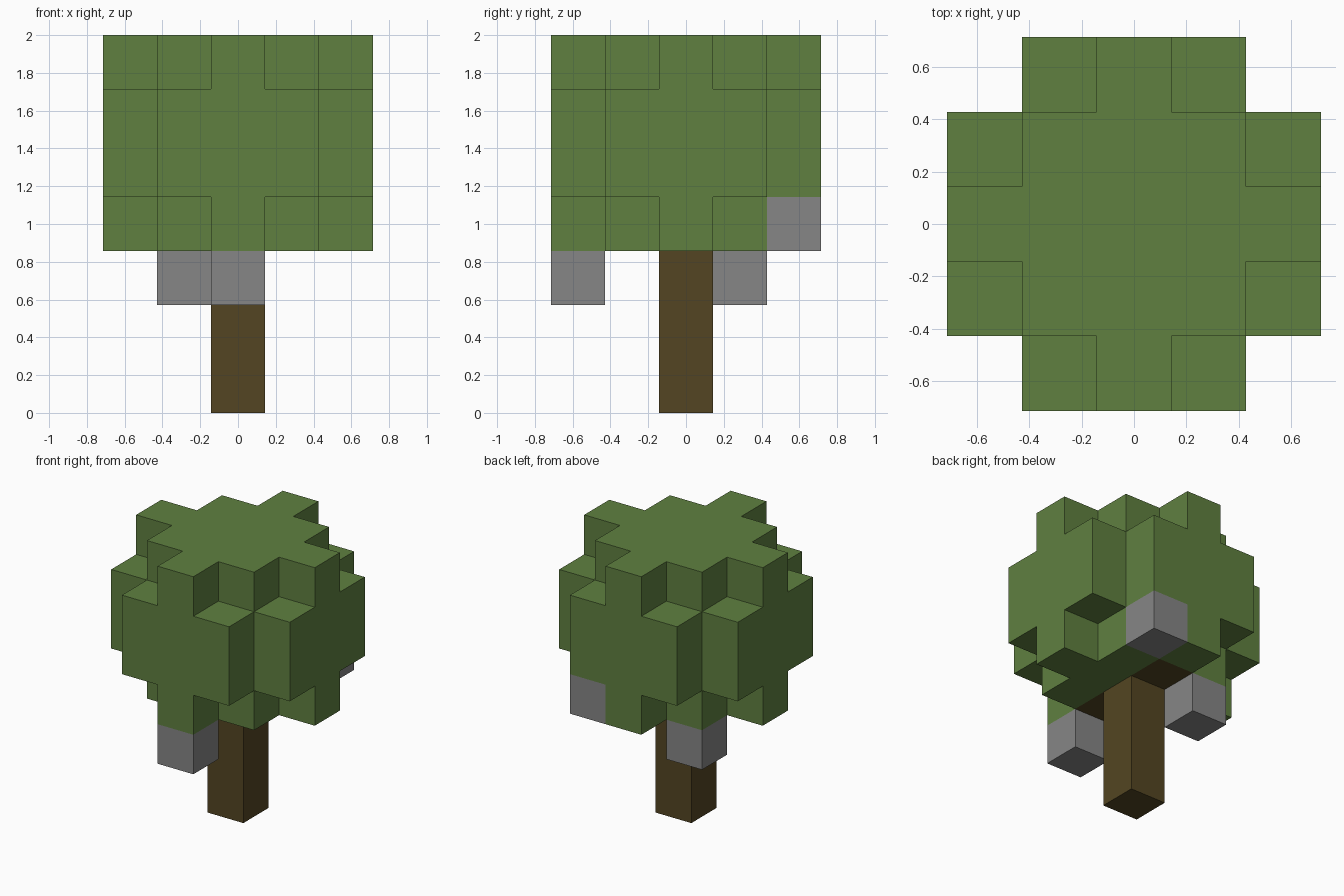
import bpy
import bmesh
from mathutils import Vector

if "Cube" in bpy.data.objects:
    bpy.data.objects.remove(bpy.data.objects["Cube"])

U = 2 / 7  # edge of one block


def material(name, rgb):
    m = bpy.data.materials.new(name)
    m.diffuse_color = (*rgb, 1)
    m.use_nodes = True
    m.node_tree.nodes["Principled BSDF"].inputs["Base Color"].default_value = m.diffuse_color
    return m


green = material("leaf green", (0.115, 0.216, 0.051))
brown = material("bark brown", (0.087, 0.060, 0.016))
grey = material("fruit grey", (0.238, 0.238, 0.238))


def slab(z0, z1, keep):
    """Blocks of a 5 x 5 slab for which the rule holds."""
    r = range(-2, 3)
    return {(x, y, z) for x in r for y in r for z in range(z0, z1)
            if keep(abs(x), abs(y))}


def blunt_cross(x, y):
    return max(x, y) < 2 or min(x, y) == 0


def cut_corners(x, y):
    return min(x, y) < 2


# Trunk, two short branches under the crown, and hanging fruit
trunk = {(0, 0, z) for z in range(4)}
branches = {(0, -1, 3), (0, 1, 3)}
fruit = [(0, -2, 2), (-1, 1, 2), (1, 2, 3)]

# Crown: narrow bottom and top layers, wide middle layers
crown = slab(3, 4, blunt_cross) | slab(4, 6, cut_corners) | slab(6, 7, blunt_cross)
crown -= trunk | branches | set(fruit)
solid = crown | trunk | branches | set(fruit)


def build(name, cells, mat):
    """Mesh only the block faces that are open to the air."""
    bm = bmesh.new()
    for cell in sorted(cells):
        centre = Vector((cell[0], cell[1], cell[2] + 0.5)) * U
        for axis in range(3):
            for sign in (-1, 1):
                near = list(cell)
                near[axis] += sign
                if tuple(near) in solid:
                    continue
                n, a, b = Vector(), Vector(), Vector()
                n[axis] = sign
                a[(axis + 1) % 3] = 1
                b[(axis + 2) % 3] = sign
                bm.faces.new([bm.verts.new(centre + (n + a * i + b * j) * U / 2)
                              for i, j in ((-1, -1), (1, -1), (1, 1), (-1, 1))])
    bmesh.ops.remove_doubles(bm, verts=bm.verts, dist=1e-4)
    mesh = bpy.data.meshes.new(name)
    bm.to_mesh(mesh)
    bm.free()
    mesh.materials.append(mat)
    bpy.context.collection.objects.link(bpy.data.objects.new(name, mesh))


build("crown", crown, green)
build("trunk", trunk, brown)
build("branches", branches, brown)
for i, cell in enumerate(fruit, 1):
    build(f"fruit_{i}", {cell}, grey)
